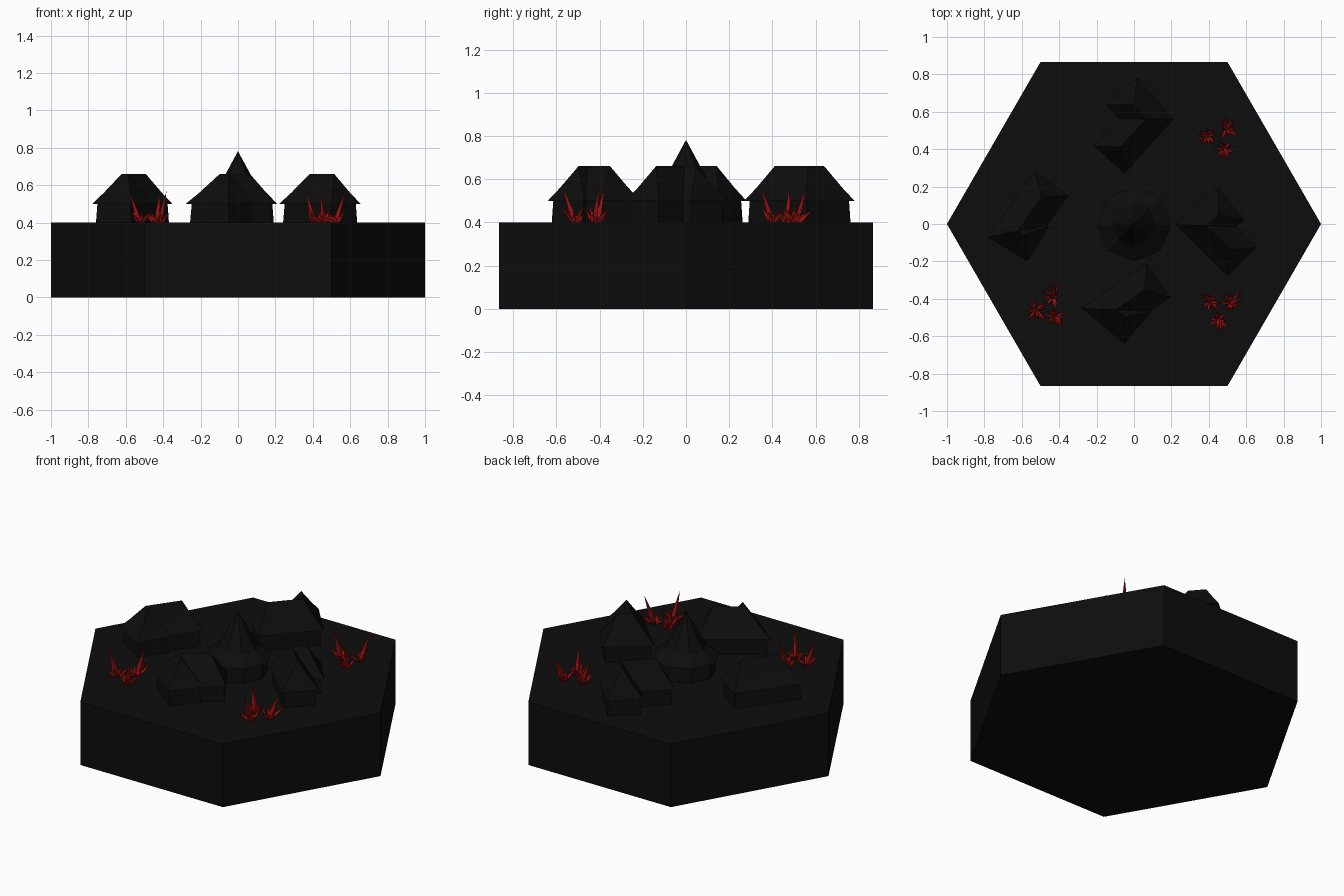
import bpy, bmesh, math, random
from mathutils import Vector

cube = bpy.data.objects.get("Cube")
if cube:
    bpy.data.objects.remove(cube, do_unlink=True)
random.seed(4)
GROUND, EAVE, BREAK, RIDGE = 0.4, 0.5, 0.56, 0.66


def material(name, color):
    m = bpy.data.materials.new(name)
    m.use_nodes = True
    m.diffuse_color = (*color, 1)
    m.node_tree.nodes["Principled BSDF"].inputs["Base Color"].default_value = (*color, 1)
    return m


black = material("charcoal black", (0.004, 0.004, 0.004))
red = material("crystal red", (0.3, 0.006, 0.006))


def finish(bm, name, mat):
    bmesh.ops.recalc_face_normals(bm, faces=bm.faces)
    mesh = bpy.data.meshes.new(name)
    bm.to_mesh(mesh)
    bm.free()
    mesh.materials.append(mat)
    obj = bpy.data.objects.new(name, mesh)
    bpy.context.collection.objects.link(obj)
    return obj


def loft(name, rings, mat):
    """Skin a stack of equal-length rings and cap both ends."""
    bm = bmesh.new()
    loops = [[bm.verts.new(p) for p in ring] for ring in rings]
    n = len(loops[0])
    for low, high in zip(loops, loops[1:]):
        for i in range(n):
            j = (i + 1) % n
            bm.faces.new((low[i], low[j], high[j], high[i]))
    bm.faces.new(loops[0])
    bm.faces.new(loops[-1])
    bmesh.ops.remove_doubles(bm, verts=bm.verts, dist=0.0005)
    return finish(bm, name, mat)


def circle(sides, radius, z, turn=0):
    step = math.tau / sides
    return [(radius * math.cos(i * step + turn), radius * math.sin(i * step + turn), z)
            for i in range(sides)]


# Hexagonal ground tile
loft("ground_tile", [circle(6, 1, 0), circle(6, 1, GROUND)], black)


# L-shaped house: outer wall runs from end a round the corner c to end b
def house(name, a, c, b, width=0.22):
    a, c, b = Vector(a), Vector(c), Vector(b)
    da, db = (c - a).normalized(), (b - c).normalized()
    na, nb = Vector((-da.y, da.x)), Vector((-db.y, db.x))
    miter = (na + nb) / (1 + na.dot(nb))
    inner = c + miter * width
    plan = [a, c, b, b + nb * width, inner, a + na * width]
    ridge_c = c + miter * width / 2
    ridge_a = a + na * width / 2 + da * 0.09
    ridge_b = b + nb * width / 2 - db * 0.09
    spine = [ridge_a, ridge_c, ridge_b, ridge_b, ridge_c, ridge_a]

    def ring(t, z):
        return [(*p.lerp(s, t), z) for p, s in zip(plan, spine)]

    loft(name + "_walls", [ring(0.13, GROUND), ring(0.18, EAVE)], black)
    # Two-pitch hipped roof, its top folded into the ridge line
    bm = bmesh.new()
    low = [bm.verts.new(p) for p in ring(0, EAVE)]
    mid = [bm.verts.new(p) for p in ring(0.4, BREAK)]
    top = [bm.verts.new((*p, RIDGE)) for p in (ridge_a, ridge_c, ridge_b)]
    top += top[::-1]
    for i in range(len(low)):
        j = (i + 1) % len(low)
        bm.faces.new((low[i], low[j], mid[j], mid[i]))
        upper = (mid[i], mid[j], top[j])
        bm.faces.new(upper if top[i] == top[j] else upper + (top[i],))
    bm.faces.new(low)
    finish(bm, name + "_roof", black)


house("back_house", (-0.05, 0.27), (0.21, 0.56), (0.02, 0.78))
house("front_house", (0.07, -0.21), (-0.28, -0.45), (-0.05, -0.64))
house("right_side_house", (-0.53, 0.28), (-0.78, -0.07), (-0.57, -0.2))
house("left_side_house", (0.45, 0.19), (0.22, 0.0), (0.5, -0.28))

# Round hut with a pointed roof in the middle
loft("hut_walls", [circle(8, 0.175, GROUND), circle(8, 0.165, EAVE)], black)
loft("hut_roof", [circle(8, 0.2, EAVE), circle(8, 0.12, BREAK),
                  circle(8, 0.001, 0.78)], black)


# Crystal clusters: three tufts of splayed four-sided spikes
def spike(bm, foot, direction, length, radius):
    side = direction.orthogonal().normalized()
    other = direction.cross(side)
    base = [bm.verts.new(foot + (side * x + other * y) * radius)
            for x, y in ((1, 0), (0, 1), (-1, 0), (0, -1))]
    waist = [bm.verts.new(v.co + (v.co - foot) * 0.35 + direction * length * 0.3) for v in base]
    tip = bm.verts.new(foot + direction * length)
    for i in range(4):
        j = (i + 1) % 4
        bm.faces.new((base[i], base[j], waist[j], waist[i]))
        bm.faces.new((waist[i], waist[j], tip))
    bm.faces.new(base)


def crystal_cluster(name, x, y, turn):
    bm = bmesh.new()
    for k in range(3):
        angle = turn + k * math.tau / 3
        out = Vector((math.cos(angle), math.sin(angle), 0))
        foot = Vector((x, y, GROUND)) + out * 0.065
        # One tall spike leaning outward
        spike(bm, foot, (out * 0.35 + Vector((0, 0, 1))).normalized(), 0.18, 0.011)
        # Ring of shorter spikes
        for i in range(8):
            a = i * math.tau / 8 + random.uniform(-0.3, 0.3)
            lean = random.uniform(0.4, 1.2)
            d = Vector((math.cos(a) * lean, math.sin(a) * lean, 1)).normalized()
            spike(bm, foot + Vector((d.x, d.y, 0)) * 0.02, d,
                  random.uniform(0.05, 0.1), 0.008)
    finish(bm, name, red)


crystal_cluster("back_left_crystals", 0.46, 0.46, 0.9)
crystal_cluster("front_left_crystals", 0.46, -0.45, 0.4)
crystal_cluster("front_right_crystals", -0.46, -0.45, 1.2)
